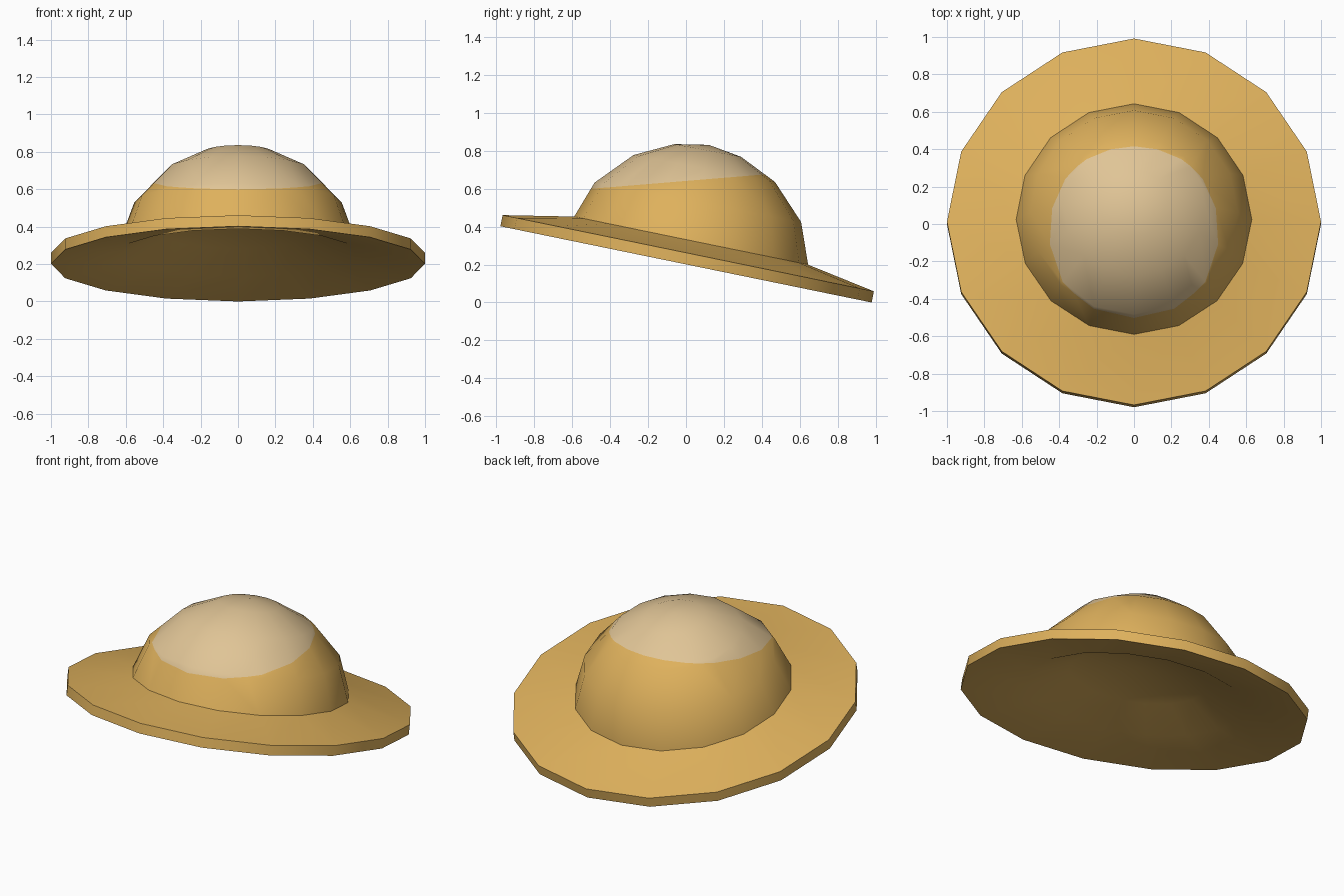
import bpy, bmesh, math
from mathutils import Matrix, Vector

if "Cube" in bpy.data.objects:
    bpy.data.objects.remove(bpy.data.objects["Cube"])

SIDES = 16


def material(name, rgb):
    m = bpy.data.materials.new(name)
    m.diffuse_color = (*rgb, 1)
    m.use_nodes = True
    m.node_tree.nodes["Principled BSDF"].inputs["Base Color"].default_value = m.diffuse_color
    return m


straw = material("golden straw", (0.735, 0.440, 0.108))
pale = material("pale straw", (0.745, 0.555, 0.305))


def lathe(profile, tilt, closed):
    """Spin (radius, height) points round z, then tilt the result backwards."""
    bm = bmesh.new()
    rings = []
    for r, h in profile:
        if r == 0:
            rings.append([bm.verts.new((0, 0, h))] * SIDES)
        else:
            rings.append([bm.verts.new((r * math.cos(a), r * math.sin(a), h))
                          for a in (math.tau * i / SIDES for i in range(SIDES))])
    for low, high in zip(rings, rings[1:]):
        for i in range(SIDES):
            j = (i + 1) % SIDES
            corners = list(dict.fromkeys((low[i], low[j], high[j], high[i])))
            bm.faces.new(corners)
    bmesh.ops.recalc_face_normals(bm, faces=bm.faces)
    if not closed and sum(f.normal.dot(f.calc_center_median()) for f in bm.faces) < 0:
        bmesh.ops.reverse_faces(bm, faces=bm.faces)
    bm.transform(Matrix.Translation((0, 0, 0.201)) @
                 Matrix.Rotation(math.radians(-tilt), 4, 'X'))
    return bm


def finish(bm, name, mats):
    me = bpy.data.meshes.new(name)
    bm.to_mesh(me)
    bm.free()
    ob = bpy.data.objects.new(name, me)
    bpy.context.collection.objects.link(ob)
    for m in mats:
        me.materials.append(m)
    bpy.ops.object.select_all(action='DESELECT')
    ob.select_set(True)
    bpy.context.view_layer.objects.active = ob
    bpy.ops.object.shade_smooth_by_angle(angle=math.radians(35))


# Brim: sloping top, thin outer wall, shallow hollow underneath
brim = lathe([(0, 0.22), (0.40, 0.165), (0.63, 0.062), (1.0, 0.0),
              (1.0, 0.06), (0.62, 0.130), (0.40, 0.20), (0, 0.25)], 11.6, True)
finish(brim, "brim", [straw])

# Crown: rounded dome, with the pale top cut off by a slightly tilted plane
crown = lathe([(0.635, 0.10), (0.63, 0.128), (0.555, 0.333), (0.38, 0.515),
               (0.179, 0.612), (0, 0.642)], 10.8, False)
point, normal = Vector((0, -0.04, 0.638)), Vector((0, -0.083, 1)).normalized()
bmesh.ops.bisect_plane(crown, geom=crown.verts[:] + crown.edges[:] + crown.faces[:],
                       plane_co=point, plane_no=normal)
for f in crown.faces:
    f.material_index = int((f.calc_center_median() - point).dot(normal) > 0)
finish(crown, "crown", [straw, pale])
